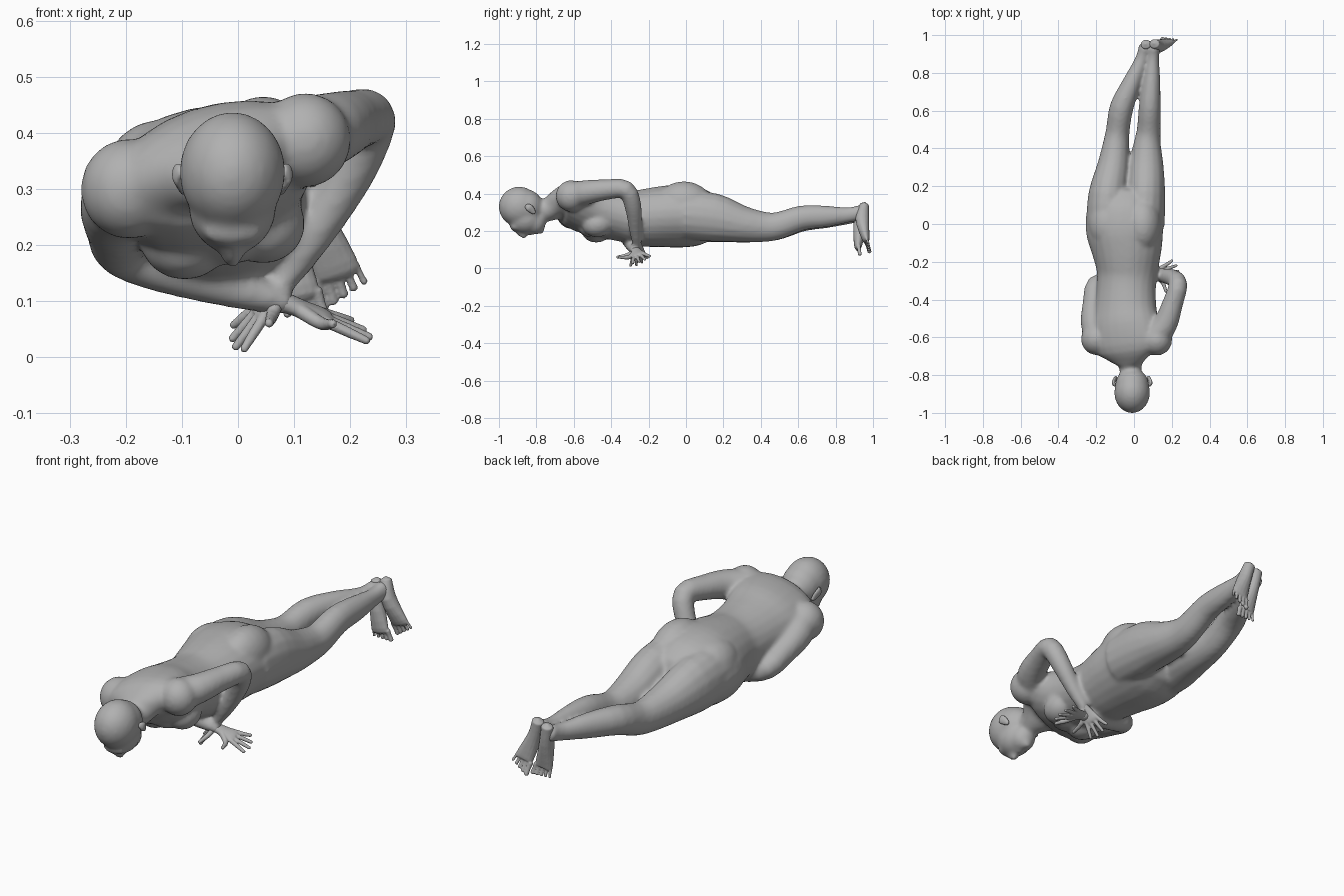
import bpy, bmesh, math
from mathutils import Vector, Matrix

cube = bpy.data.objects.get("Cube")
if cube:
    bpy.data.objects.remove(cube, do_unlink=True)

GREY = (0.44, 0.44, 0.44, 1)
skin = bpy.data.materials.new("plain grey")
skin.use_nodes = True
skin.diffuse_color = GREY
skin.node_tree.nodes["Principled BSDF"].inputs["Base Color"].default_value = GREY


def spline(pts, t):
    """Smooth interpolation through a list of equal-length stations."""
    i = min(int(t), len(pts) - 2)
    f = t - i
    a, b, c, d = (pts[max(0, min(len(pts) - 1, k))] for k in range(i - 1, i + 3))
    return [0.5 * (2 * q + (r - p) * f + (2 * p - 5 * q + 4 * r - s) * f ** 2
            + (3 * q - p - 3 * r + s) * f ** 3) for p, q, r, s in zip(a, b, c, d)]


def tube(bm, pts, side=(1, 0, 0), sides=16, steps=3):
    """Loft elliptical rings; a station is x, y, z, half width, half depth, roll."""
    pts = [list(p) + [p[3]] * (len(p) == 4) for p in pts]
    pts = [p + [0] * (6 - len(p)) for p in pts]
    n = (len(pts) - 1) * steps
    st = [spline(pts, k / steps) for k in range(n + 1)]
    rings = []
    for k, s in enumerate(st):
        tan = (Vector(st[min(k + 1, n)][:3]) - Vector(st[max(k - 1, 0)][:3])).normalized()
        w = Vector(side)
        w = (w - tan * w.dot(tan)).normalized()
        w = Matrix.Rotation(-math.radians(s[5]), 3, tan) @ w
        h = tan.cross(w)
        ring = []
        for j in range(sides):
            a = 2 * math.pi * j / sides
            ring.append(bm.verts.new(Vector(s[:3]) + w * s[3] * math.cos(a) + h * s[4] * math.sin(a)))
        rings.append(ring)
    for r0, r1 in zip(rings, rings[1:]):
        for j in range(sides):
            m = (j + 1) % sides
            bm.faces.new((r0[j], r0[m], r1[m], r1[j]))
    for ring, s, nxt in ((rings[0], st[0], st[1]), (rings[-1], st[-1], st[-2])):
        out = (Vector(s[:3]) - Vector(nxt[:3])).normalized()
        tip = bm.verts.new(Vector(s[:3]) + out * min(s[3], s[4]) * 0.6)
        for j in range(sides):
            bm.faces.new((ring[j], ring[(j + 1) % sides], tip))


def ball(bm, centre, radii, tilt=0):
    mat = Matrix.Translation(centre) @ Matrix.Rotation(math.radians(tilt), 4, "X") @ Matrix.Diagonal((*radii, 1))
    bmesh.ops.create_icosphere(bm, subdivisions=3, radius=1, matrix=mat)


def finish(bm, name, voxel, smooth):
    """Fuse the overlapping volumes into one skin and relax it."""
    bmesh.ops.recalc_face_normals(bm, faces=bm.faces)
    me = bpy.data.meshes.new(name)
    bm.to_mesh(me)
    bm.free()
    me.materials.append(skin)
    ob = bpy.data.objects.new(name, me)
    bpy.context.collection.objects.link(ob)
    fuse = ob.modifiers.new("fuse", "REMESH")
    fuse.mode = "VOXEL"
    fuse.voxel_size = voxel
    fuse.use_smooth_shade = True
    relax = ob.modifiers.new("relax", "SMOOTH")
    relax.factor = 0.5
    relax.iterations = smooth


body = bmesh.new()

# Torso and neck, rolled so the left side is raised
tube(body, [
    (-.02, -.82, .31, .055, .06, 5), (-.02, -.745, .312, .064, .062, 8),
    (-.03, -.695, .335, .13, .072, 16), (-.04, -.645, .345, .19, .098, 19),
    (-.045, -.55, .325, .19, .125, 19), (-.045, -.45, .30, .168, .132, 18),
    (-.04, -.33, .28, .158, .137, 16), (-.035, -.24, .27, .165, .152, 13),
    (-.04, -.12, .277, .192, .163, 11), (-.05, -.02, .28, .208, .167, 10),
    (-.045, .08, .275, .2, .152, 9), (-.04, .16, .265, .15, .11, 8)], sides=24)

# Chest, buttocks and shoulders
ball(body, (-.095, -.475, .21), (.08, .085, .072), 12)
ball(body, (-.02, -.49, .235), (.08, .09, .07), 12)
ball(body, (.045, -.47, .237), (.075, .085, .07), 12)
ball(body, (-.14, .01, .307), (.105, .15, .115), -12)
ball(body, (.045, .0, .343), (.1, .15, .122), -12)
ball(body, (.12, -.615, .387), (.082, .082, .085))
ball(body, (-.195, -.61, .3), (.086, .085, .09))

# Head: skull, face, jaw, brow, nose and lips
ball(body, (-.01, -.892, .33), (.095, .11, .108))
ball(body, (-.01, -.855, .328), (.09, .092, .095))
ball(body, (-.01, -.86, .27), (.079, .094, .087))
ball(body, (-.01, -.81, .25), (.06, .062, .068))
ball(body, (-.01, -.782, .208), (.028, .026, .026))
ball(body, (-.01, -.915, .222), (.055, .025, .024))
ball(body, (-.01, -.828, .193), (.027, .017, .016))
tube(body, [(-.01, -.908, .203, .012), (-.01, -.882, .183, .016), (-.01, -.858, .177, .02)])

# Legs, touching from the crotch down to the knees
tube(body, [(-.14, 0, .28, .113, .132), (-.137, .15, .268, .106, .13), (-.11, .3, .235, .087, .099),
            (-.095, .42, .222, .071, .081), (-.085, .5, .228, .063, .073), (-.065, .62, .264, .063, .067),
            (-.01, .75, .273, .05, .058), (.04, .87, .277, .035, .041), (.06, .945, .293, .034, .04)])
tube(body, [(.05, 0, .285, .113, .132), (.062, .15, .272, .104, .13), (.066, .3, .237, .092, .099),
            (.07, .42, .222, .073, .081), (.078, .5, .23, .063, .073), (.083, .62, .27, .058, .067),
            (.092, .75, .278, .048, .058), (.1, .87, .286, .034, .041), (.105, .945, .302, .034, .042)])

# Arms
tube(body, [(.1, -.61, .385, .077), (.165, -.53, .407, .066), (.205, -.42, .422, .055),
            (.233, -.32, .42, .05), (.2, -.283, .33, .045), (.13, -.27, .21, .035),
            (.08, -.262, .13, .021, .026)], side=(0, 0, 1))
tube(body, [(-.18, -.61, .305, .085), (-.215, -.52, .27, .068), (-.215, -.42, .23, .057),
            (-.2, -.32, .188, .051), (-.105, -.3, .15, .043), (.02, -.285, .115, .033),
            (.09, -.27, .095, .021, .026)], side=(0, 0, 1))
finish(body, "body", .009, 11)


# Ears
for name, x, lean in (("right_ear", -.1, -1), ("left_ear", .08, 1)):
    bm = bmesh.new()
    tube(bm, [(x, -.855, .333, .008, .012), (x + lean * .009, -.842, .327, .009, .02),
              (x + lean * .003, -.826, .313, .009, .019), (x - lean * .005, -.81, .295, .008, .01)])
    finish(bm, name, .004, 2)


def hand(name, wrist, tip, spread, thumb):
    """Palm, four fanned fingers and a thumb."""
    bm = bmesh.new()
    wrist, tip, spread = Vector(wrist), Vector(tip), Vector(spread).normalized()
    reach = tip - wrist
    at = lambda f, i=0: wrist + reach * f + spread * i
    tube(bm, [(*at(-.1), .023, .019), (*at(.2), .031, .015), (*at(.42), .039, .014),
              (*at(.52), .036, .011)], side=spread)
    for i, length in zip((-1.5, -.5, .5, 1.5), (.95, 1.03, 1, .88)):
        tube(bm, [(*at(.42, i * .018), .0105), (*at(.7, i * .026), .0095),
                  (*at(length, i * .034), .0075)], side=spread, sides=8)
    tube(bm, [(*at(.1, -.012), .014), (*at(.35, -.05), .012), (*Vector(thumb), .008)],
         side=reach.cross(spread), sides=8)
    finish(bm, name, .0035, 3)


hand("left_hand", (.08, -.262, .13), (-.008, -.25, .025), (-.25, .9, .35), (.055, -.37, .06))
hand("right_hand", (.09, -.27, .095), (.23, -.235, .042), (-.2, 1, .35), (.17, -.36, .06))


def foot(name, heel, arch, ball_, toe, across):
    """Sole loft with a rounded heel and five toes."""
    bm = bmesh.new()
    across = Vector(across).normalized()
    tube(bm, [(*heel, .027, .024), (*arch, .032, .036), (*ball_, .043, .022),
              (*(Vector(ball_).lerp(Vector(toe), .3)), .041, .014)], side=across)
    root = Vector(ball_).lerp(Vector(toe), .2)
    step = Vector(toe) - root
    for i in range(5):
        off = across * (i - 2) * .0185
        size = .0125 - .0012 * i
        a, b = root + off, root + off * 1.15 + step * (1 - .09 * i)
        tube(bm, [(*a, size), (*a.lerp(b, .5), size * .8), (*b, size * .9)], side=across, sides=8)
    finish(bm, name, .0035, 2)


foot("left_foot", (.108, .955, .342), (.13, .942, .265), (.17, .96, .165), (.192, .982, .1), (1, 0, .35))
foot("right_foot", (.062, .952, .328), (.077, .932, .24), (.1, .92, .125), (.112, .93, .065), (-1, 0, -.2))
